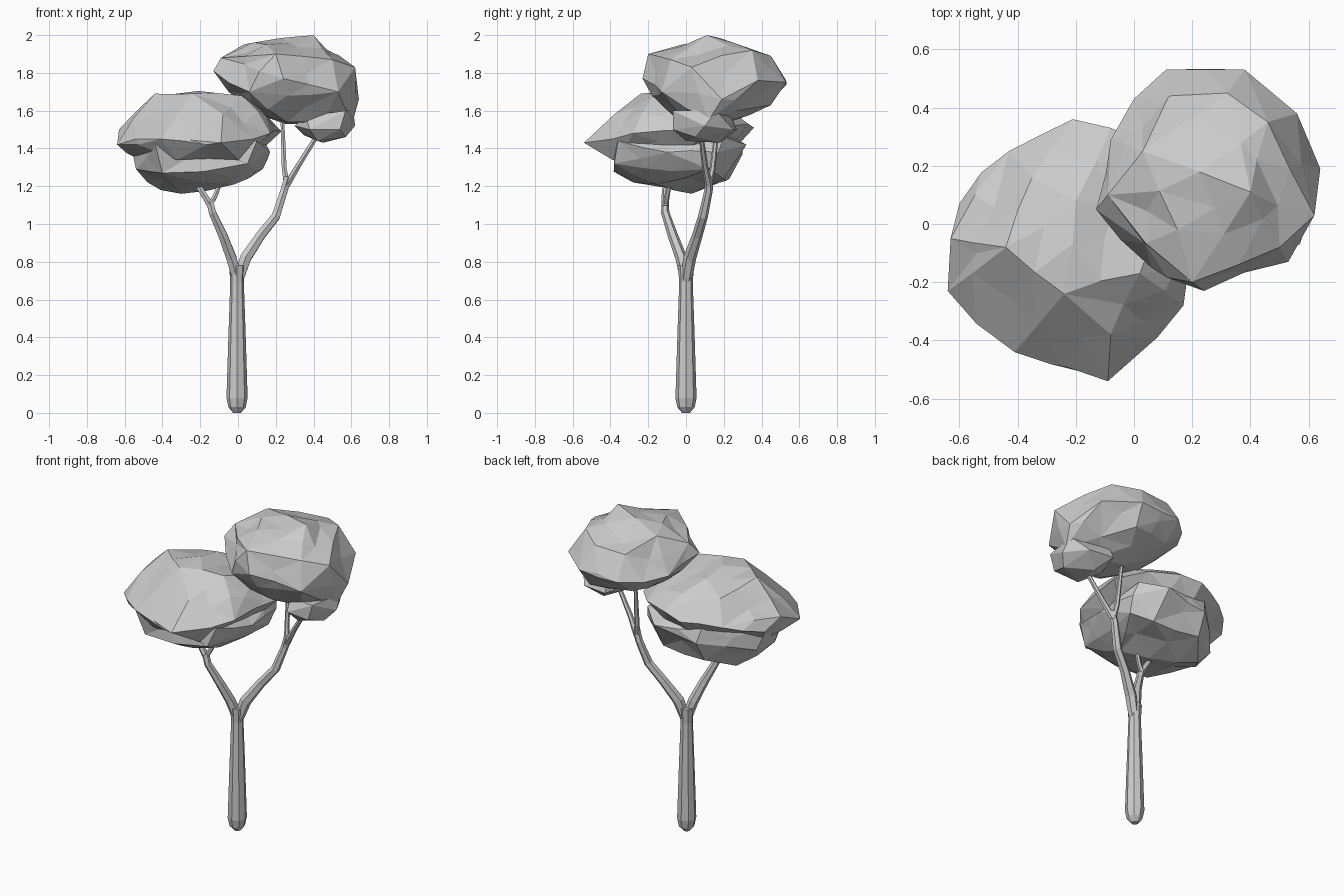
import bpy, bmesh, random
from mathutils import Vector

cube = bpy.data.objects.get("Cube")
if cube:
    bpy.data.objects.remove(cube, do_unlink=True)

grey = bpy.data.materials.new("plain_grey")
grey.use_nodes = True
grey.diffuse_color = (0.6, 0.6, 0.6, 1)
grey.node_tree.nodes["Principled BSDF"].inputs["Base Color"].default_value = (0.6, 0.6, 0.6, 1)


def finish(name, bm):
    """Turn a bmesh into a flat-shaded object."""
    bmesh.ops.recalc_face_normals(bm, faces=bm.faces)
    mesh = bpy.data.meshes.new(name)
    bm.to_mesh(mesh)
    bm.free()
    mesh.materials.append(grey)
    obj = bpy.data.objects.new(name, mesh)
    bpy.context.collection.objects.link(obj)
    return obj


def limb(name, path, sides=6):
    """Faceted tapering tube through (x, y, z, radius) stations."""
    bm = bmesh.new()
    points = [Vector(p[:3]) for p in path]
    rings = []
    for i, station in enumerate(path):
        tangent = points[min(i + 1, len(path) - 1)] - points[max(i - 1, 0)]
        turn = Vector((0, 0, 1)).rotation_difference(tangent)
        ring = bmesh.ops.create_circle(bm, segments=sides, radius=station[3])["verts"]
        for v in ring:
            v.co = points[i] + turn @ v.co
        rings.append(ring)
    for low, high in zip(rings, rings[1:]):
        for k in range(sides):
            n = (k + 1) % sides
            bm.faces.new((low[k], low[n], high[n], high[k]))
    bm.faces.new(rings[0][::-1])
    bm.faces.new(rings[-1])
    return finish(name, bm)


def foliage(name, corners, seed, bulge=0.02, longest=0.24):
    """Faceted leaf mass: hull around its corners (in hundredths), with long edges broken and bulged."""
    rng = random.Random(seed)
    bm = bmesh.new()
    for c in corners:
        bm.verts.new(Vector(c) / 100)
    hull = bmesh.ops.convex_hull(bm, input=bm.verts)
    loose = set(hull["geom_interior"] + hull["geom_unused"])
    bmesh.ops.delete(bm, geom=[v for v in loose if isinstance(v, bmesh.types.BMVert)], context="VERTS")
    long_edges = [e for e in bm.edges if e.calc_length() > longest]
    cut = bmesh.ops.subdivide_edges(bm, edges=long_edges, cuts=1)
    bm.normal_update()
    middles = [g for g in cut["geom_inner"] if isinstance(g, bmesh.types.BMVert)]
    for v in middles:
        wobble = Vector([rng.uniform(-0.012, 0.012) for _ in range(3)])
        v.co += v.normal * rng.uniform(-0.9, 1) * bulge + wobble
    bmesh.ops.triangulate(bm, faces=bm.faces)
    return finish(name, bm)


# Trunk with a rounded foot, flaring into the fork
limb("trunk", [(-0.005, 0, 0, 0.02), (-0.005, 0, 0.03, 0.046), (-0.005, 0, 0.08, 0.056),
               (-0.005, 0, 0.4, 0.046), (-0.005, 0, 0.69, 0.036), (-0.005, 0, 0.78, 0.042)], sides=8)

# Right branch and its two twigs
limb("right_branch", [(0, 0, 0.7, 0.03), (-0.035, -0.025, 0.82, 0.031), (-0.08, -0.07, 0.94, 0.027),
                      (-0.135, -0.11, 1.06, 0.022), (-0.15, -0.11, 1.12, 0.02)])
limb("right_outer_twig", [(-0.14, -0.11, 1.09, 0.021), (-0.19, -0.11, 1.17, 0.018), (-0.25, -0.1, 1.26, 0.014)])
limb("right_inner_twig", [(-0.15, -0.11, 1.1, 0.017), (-0.12, -0.1, 1.15, 0.014), (-0.08, -0.08, 1.26, 0.011)])

# Left branch and its two twigs
limb("left_branch", [(0, 0, 0.7, 0.03), (0.04, 0.02, 0.82, 0.034), (0.12, 0.06, 0.94, 0.028),
                     (0.2, 0.09, 1.04, 0.026), (0.245, 0.12, 1.18, 0.022), (0.265, 0.12, 1.25, 0.022)])
limb("left_outer_twig", [(0.26, 0.12, 1.21, 0.02), (0.32, 0.1, 1.31, 0.016), (0.42, 0.08, 1.47, 0.013)])
limb("left_inner_twig", [(0.26, 0.12, 1.2, 0.018), (0.245, 0.14, 1.29, 0.015), (0.235, 0.17, 1.55, 0.011)])

# Lower crown: a broad cap over a full underside
foliage("lower_crown", [
    (-64, -23, 142), (-63, -5, 150), (-60, 7, 144), (-43, 25, 149), (-21, 36, 151), (-8, 33, 153),
    (10, 25, 152), (23, 10, 149), (17, -28, 148), (8, -39, 145), (-9, -54, 143), (-17, -51, 142),
    (-41, -44, 145), (-53, -34, 142), (-8, -38, 158), (-44, -8, 169), (-24, -24, 169), (2, -17, 168),
    (-20, 8, 168), (10, 4, 163), (-35, 16, 162), (-52, 0, 134), (0, -39, 134), (-32, -38, 134),
    (10, 0, 137), (-20, 24, 138), (15, -15, 157), (-54, -10, 158)], seed=4, bulge=0.015)
foliage("lower_crown_underside", [
    (-54, -12, 129), (-53, 5, 130), (-40, -36, 127), (5, -38, 132), (17, -10, 138), (15, 17, 138),
    (13, 12, 129), (0, 32, 142), (-28, 30, 137), (-29, 23, 124), (2, 20, 124), (-44, 2, 121),
    (-41, 8, 118), (-30, 3, 116), (-16, 0, 119), (-2, -15, 121), (-20, -28, 122), (10, -8, 128),
    (-57, 0, 143), (-44, -40, 143), (10, -36, 144), (13, 20, 146), (-30, 27, 146)], seed=7, bulge=0.015)

# Upper crown with a small clump beneath
foliage("upper_crown", [
    (40, 11, 200), (15, -2, 195), (-13, 5, 181), (-9, 10, 188), (3, 25, 195), (46, 35, 192),
    (24, -23, 177), (20, -20, 190), (53, -13, 170), (64, 19, 166), (62, 3, 183), (56, 38, 176),
    (38, 53, 175), (25, 53, 176), (11, 53, 174), (0, 43, 173), (-8, 29, 174), (6, -15, 170),
    (-5, 12, 170), (8, 8, 159), (25, 20, 153), (45, 0, 154), (61, 12, 155), (36, 45, 163),
    (50, -8, 187), (26, -18, 168), (26, -3, 154), (10, 40, 164), (32, 45, 189), (12, 44, 188)],
    seed=11, bulge=0.015)
foliage("upper_crown_clump", [
    (30, 8, 152), (38, -5, 150), (54, -7, 150), (62, 10, 152), (54, 25, 150), (38, 27, 150),
    (42, 0, 144), (57, 5, 146), (45, 18, 143), (35, 12, 147), (36, 0, 157), (57, -7, 160),
    (61, 16, 160), (38, 24, 157)], seed=3, bulge=0.01)
